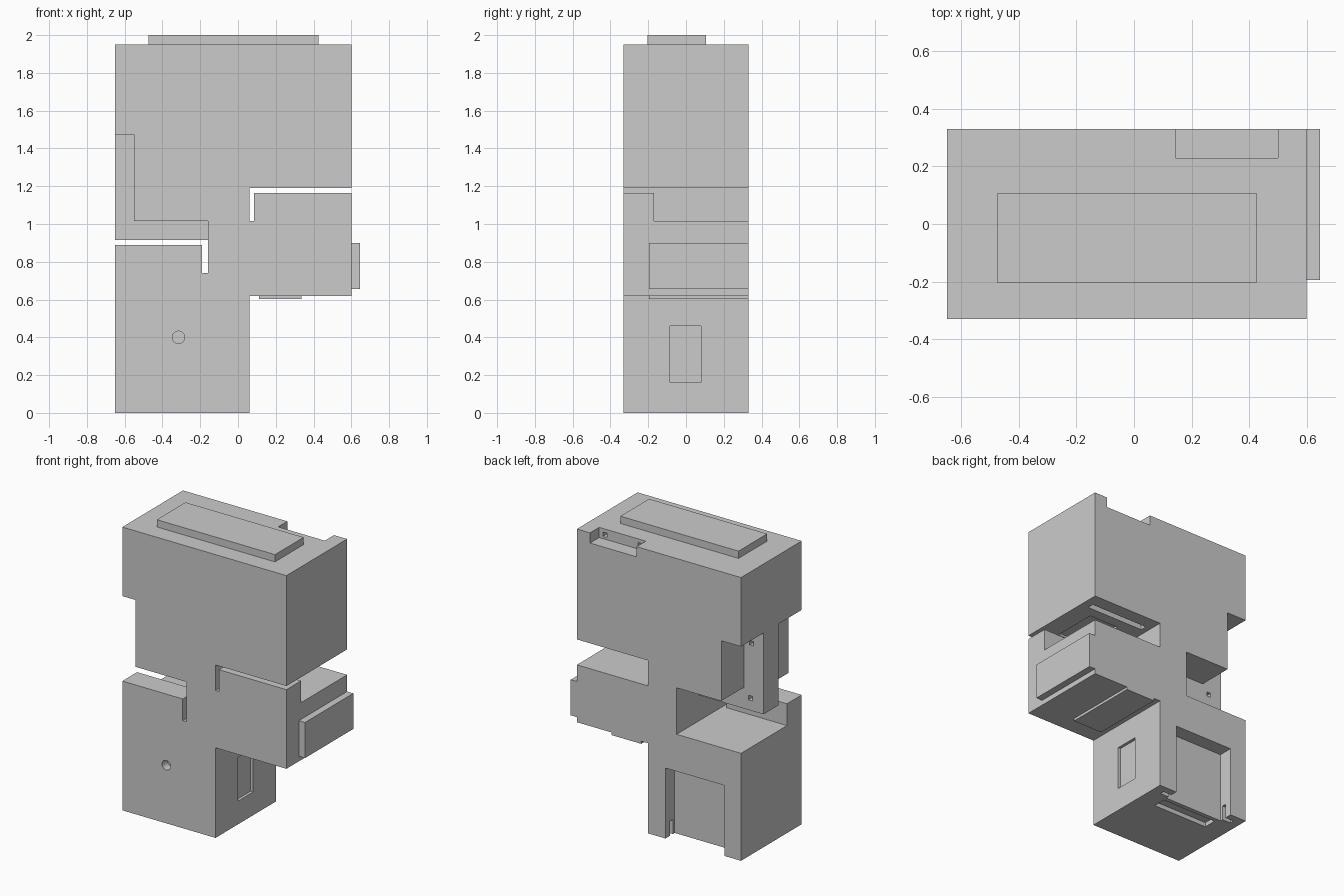
import bpy


def box(name, x0, x1, y0, y1, z0, z1):
    """Axis-aligned box given by its extents."""
    bpy.ops.mesh.primitive_cube_add(
        size=1, location=((x0 + x1) / 2, (y0 + y1) / 2, (z0 + z1) / 2))
    ob = bpy.context.object
    ob.name = name
    ob.scale = (x1 - x0, y1 - y0, z1 - z0)
    bpy.ops.object.transform_apply(location=True, rotation=False, scale=True)
    return ob


def cut(target, cutter):
    """Subtract the cutter from the target, then discard it."""
    cutter.hide_render = True
    mod = target.modifiers.new("cut", 'BOOLEAN')
    mod.operation = 'DIFFERENCE'
    mod.solver = 'EXACT'
    mod.object = cutter
    bpy.context.view_layer.objects.active = target
    bpy.ops.object.modifier_apply(modifier=mod.name)
    bpy.data.objects.remove(cutter, do_unlink=True)


F, B = -0.4, 0.4      # beyond the front and back faces
L, R = -0.75, 0.75    # beyond the left and right faces

body = box("body", -0.65, 0.6, -0.33, 0.33, 0, 1.95)

cuts = [
    # open corner under the side arm
    (0.06, R, F, B, -0.1, 0.62),
    # right slit, its downturned end, and the pocket behind the lip
    (0.06, R, F, B, 1.165, 1.19),
    (0.06, 0.085, F, B, 1.015, 1.18),
    (0.06, R, -0.17, B, 1.015, 1.19),
    # left slit, its downturned end, and the pocket behind the lip
    (L, -0.16, F, B, 0.89, 0.915),
    (-0.19, -0.16, F, B, 0.74, 0.9),
    (L, -0.16, -0.17, B, 0.74, 0.915),
    # front shoulder, leaving an L-shaped tongue in the middle
    (L, -0.55, F, -0.08, 0.9, 1.475),
    (L, -0.16, F, -0.08, 0.9, 1.015),
    # back shoulder on the other side of the tongue
    (L, -0.5, 0.085, B, 0.9, 1.475),
    (L, -0.16, 0.085, B, 0.9, 1.06),
    # notch in the top back edge
    (0.145, 0.5, 0.23, B, 1.88, 2.1),
    # recess in the lower back, its side slots and the pocket beneath
    (-0.525, -0.075, 0.23, B, -0.1, 0.485),
    (-0.59, -0.01, 0.25, 0.28, -0.1, 0.1),
    (-0.5, -0.08, 0.11, 0.2, -0.1, 0.03),
    # shallow panel in the lower right face
    (0.04, 0.1, -0.085, 0.08, 0.16, 0.46),
    # groove and pocket in the underside of the upper block
    (0.1, 0.54, 0.19, 0.235, 1.1, 1.23),
    (0.235, 0.46, -0.2, 0.115, 1.17, 1.205),
]
# small square peg holes: two in the top notch, two in the tongue
for x, y, z in [(0.457, 0.23, 1.91), (0.188, 0.23, 1.91),
                (-0.56, 0.085, 1.38), (-0.55, 0.085, 1.0)]:
    cuts.append((x - 0.015, x + 0.015, y - 0.06, y + 0.02, z - 0.015, z + 0.015))

for extents in cuts:
    cut(body, box("cutter", *extents))

# round hole in the lower front
bpy.ops.mesh.primitive_cylinder_add(vertices=24, radius=0.033, depth=0.2,
                                    location=(-0.315, -0.37, 0.4),
                                    rotation=(1.570796, 0, 0))
cut(body, bpy.context.object)

# raised plates
box("top_plate", -0.475, 0.425, -0.205, 0.107, 1.95, 2.0)
box("side_plate", 0.6, 0.647, -0.195, 0.33, 0.655, 0.9)
box("under_plate", 0.11, 0.335, -0.195, 0.33, 0.602, 0.62)
